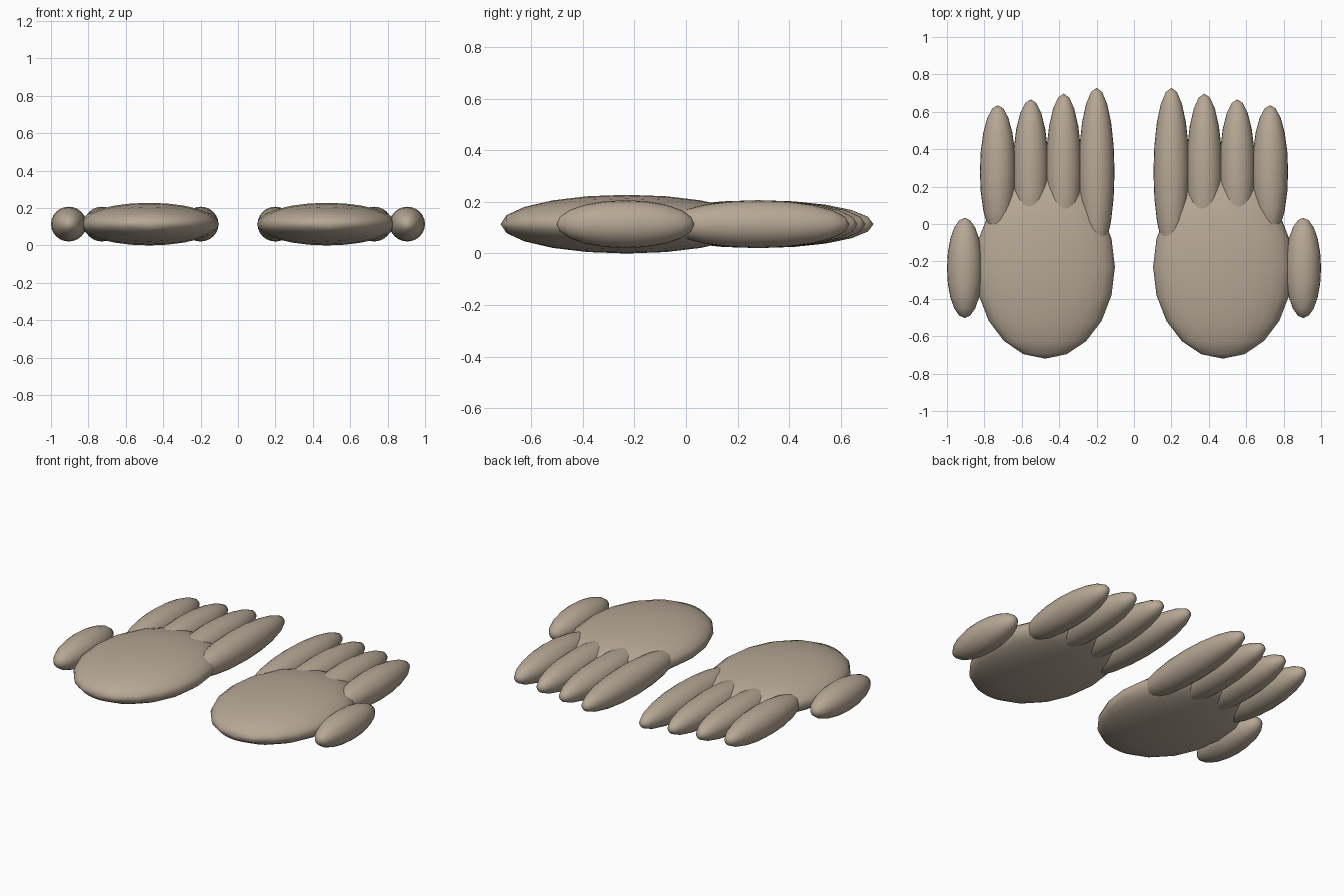
import bpy, math
from mathutils import Matrix

cube = bpy.data.objects.get("Cube")
if cube:
    bpy.data.objects.remove(cube, do_unlink=True)

# Single warm grey-beige colour
skin = bpy.data.materials.new("warm_beige")
skin.use_nodes = True
colour = (0.47, 0.39, 0.30, 1)
skin.diffuse_color = colour
skin.node_tree.nodes["Principled BSDF"].inputs["Base Color"].default_value = colour

MID = 0.114  # shared height of all centres


def ellipsoid(name, x, y, radii):
    """Smooth ellipsoid with its poles pointing along y."""
    bpy.ops.mesh.primitive_uv_sphere_add(segments=24, ring_count=10, radius=1)
    obj = bpy.context.object
    obj.name = obj.data.name = name
    obj.data.transform(Matrix.Diagonal((*radii, 1)) @ Matrix.Rotation(math.pi / 2, 4, "X"))
    obj.location = (x, y, MID)
    obj.data.materials.append(skin)
    bpy.ops.object.shade_smooth()


for side, s in (("left", 1), ("right", -1)):
    # Palm and thumb
    ellipsoid(side + "_palm", s * 0.475, -0.23, (0.373, 0.49, MID))
    ellipsoid(side + "_thumb", s * 0.905, -0.235, (0.095, 0.268, 0.093))
    # Fingers, longest on the inner side
    for i, finger in enumerate(("index", "middle", "ring", "little")):
        ellipsoid(f"{side}_{finger}_finger", s * (0.2 + 0.176 * i), 0.28,
                  (0.096, 0.448 - 0.031 * i, 0.093))
